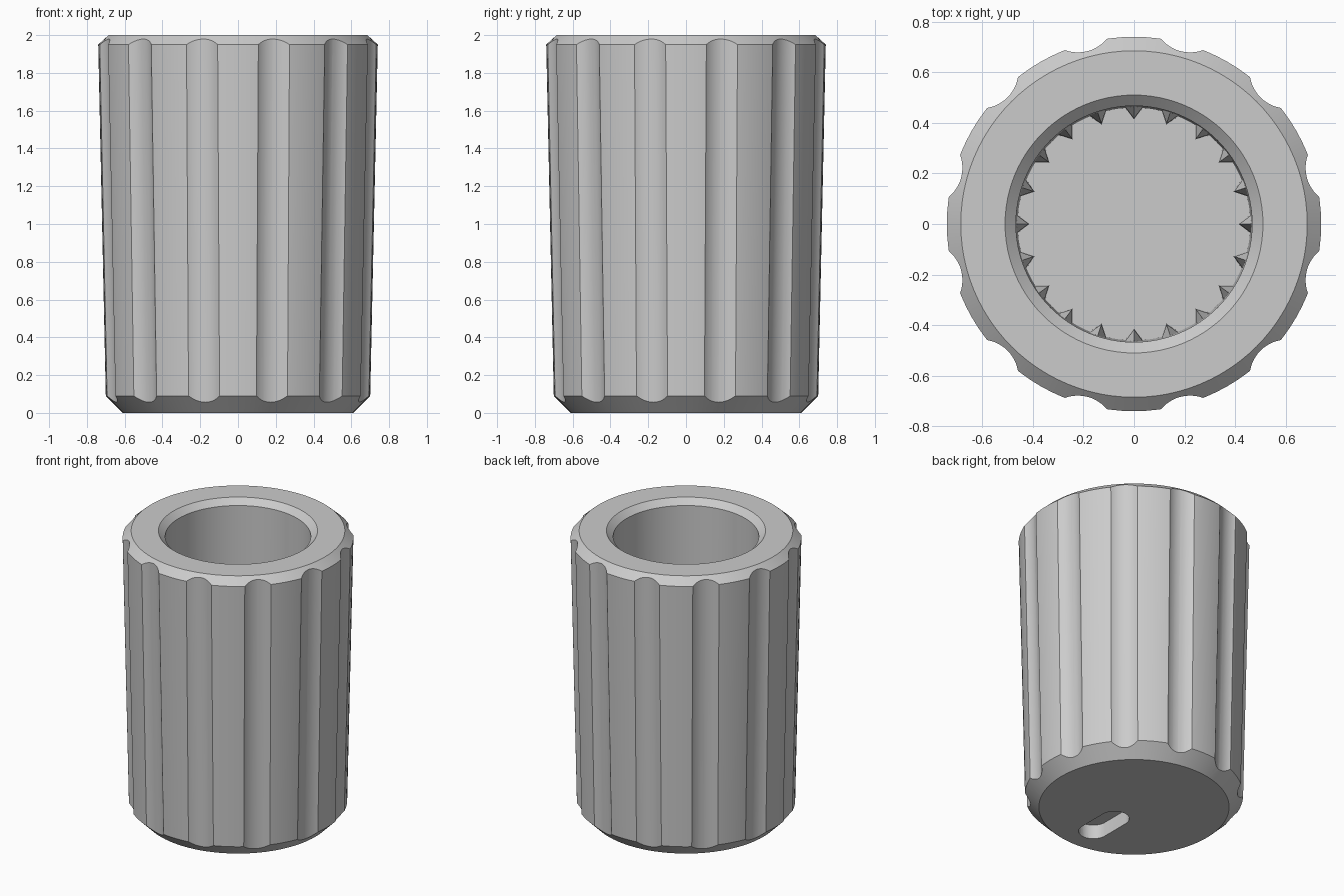
import bpy, bmesh, math
from mathutils import Vector, Matrix

if "Cube" in bpy.data.objects:
    bpy.data.objects.remove(bpy.data.objects["Cube"])

grey = bpy.data.materials.new("plain grey")
grey.diffuse_color = (0.6, 0.6, 0.6, 1)
grey.use_nodes = True
grey.node_tree.nodes["Principled BSDF"].inputs["Base Color"].default_value = grey.diffuse_color


def make_object(name, bm):
    bmesh.ops.recalc_face_normals(bm, faces=bm.faces[:])
    mesh = bpy.data.meshes.new(name)
    bm.to_mesh(mesh)
    bm.free()
    mesh.materials.append(grey)
    obj = bpy.data.objects.new(name, mesh)
    bpy.context.collection.objects.link(obj)
    return obj


def lathe(bm, profile, steps):
    """Spin an (r, z) profile around z; points on the axis close the ends."""
    verts = [bm.verts.new((r, 0, z)) for r, z in profile]
    edges = [bm.edges.new(p) for p in zip(verts, verts[1:])]
    bmesh.ops.spin(bm, geom=verts + edges, cent=(0, 0, 0), axis=(0, 0, 1),
                   angle=math.tau, steps=steps)
    bmesh.ops.remove_doubles(bm, verts=bm.verts[:], dist=1e-4)


def prism(bm, loops):
    """Skin a stack of equal-length loops and cap both ends."""
    rings = [[bm.verts.new(p) for p in loop] for loop in loops]
    n = len(rings[0])
    for a, b in zip(rings, rings[1:]):
        for i in range(n):
            j = (i + 1) % n
            bm.faces.new((a[i], a[j], b[j], b[i]))
    bm.faces.new(rings[0])
    bm.faces.new(rings[-1])


def cut(target, cutter):
    mod = target.modifiers.new("cut", 'BOOLEAN')
    mod.operation = 'DIFFERENCE'
    mod.solver = 'EXACT'
    mod.object = cutter
    bpy.context.view_layer.objects.active = target
    bpy.ops.object.modifier_apply(modifier=mod.name)
    bpy.data.objects.remove(cutter)


# Tapered body with chamfered rims and a blind bore
FLOOR = 0.25
bm = bmesh.new()
lathe(bm, [(0, 0), (0.61, 0), (0.70, 0.09), (0.74, 1.95), (0.685, 2.0),
           (0.51, 2.0), (0.467, 1.96), (0.46, FLOOR), (0, FLOOR)], 96)
body = make_object("knob_body", bm)

# Twelve shallow round grip grooves that follow the taper
bm = bmesh.new()
R = 0.146
for k in range(12):
    turn = Matrix.Rotation(math.radians(15 + 30 * k), 3, 'Z')
    loops = []
    for z in (-0.2, 2.2):
        c = 0.811 + 0.0215 * z
        loops.append([turn @ Vector((c + R * math.cos(t), R * math.sin(t), z))
                      for t in (math.tau * i / 48 for i in range(48))])
    prism(bm, loops)
cut(body, make_object("groove_cutter", bm))

# Rounded marker slot in the underside
bm = bmesh.new()
outline = []
for i in range(34):
    end = 1 if i < 17 else -1
    t = math.pi * (i - (i >= 17)) / 16
    outline.append((0.095 * math.cos(t), -0.30 + end * 0.105 + 0.095 * math.sin(t)))
outline = [p for i, p in enumerate(outline)]
# second cap runs from pi to two pi
cap = [(0.095 * math.cos(math.pi * i / 16), 0.105 + 0.095 * math.sin(math.pi * i / 16))
       for i in range(17)]
outline = cap + [(-x, -y) for x, y in cap]
prism(bm, [[(x, y - 0.30, z) for x, y in outline] for z in (-0.1, 0.1)])
cut(body, make_object("slot_cutter", bm))

# Twenty gripping splines with pointed tops inside the bore
bm = bmesh.new()
for k in range(20):
    turn = Matrix.Rotation(math.radians(18 * k), 3, 'Z')
    loops = []
    for z, tip, half in ((FLOOR - 0.01, 0.413, 0.046), (1.15, 0.417, 0.043),
                         (1.25, 0.458, 0.006)):
        loops.append([turn @ Vector(p) for p in
                      ((tip, 0, z), (0.475, half, z), (0.475, -half, z))])
    prism(bm, loops)
splines = make_object("bore_splines", bm)

# Smooth round surfaces, crisp edges
for obj in (body,):
    bpy.ops.object.select_all(action='DESELECT')
    obj.select_set(True)
    bpy.context.view_layer.objects.active = obj
    bpy.ops.object.shade_smooth_by_angle(angle=math.radians(15))
